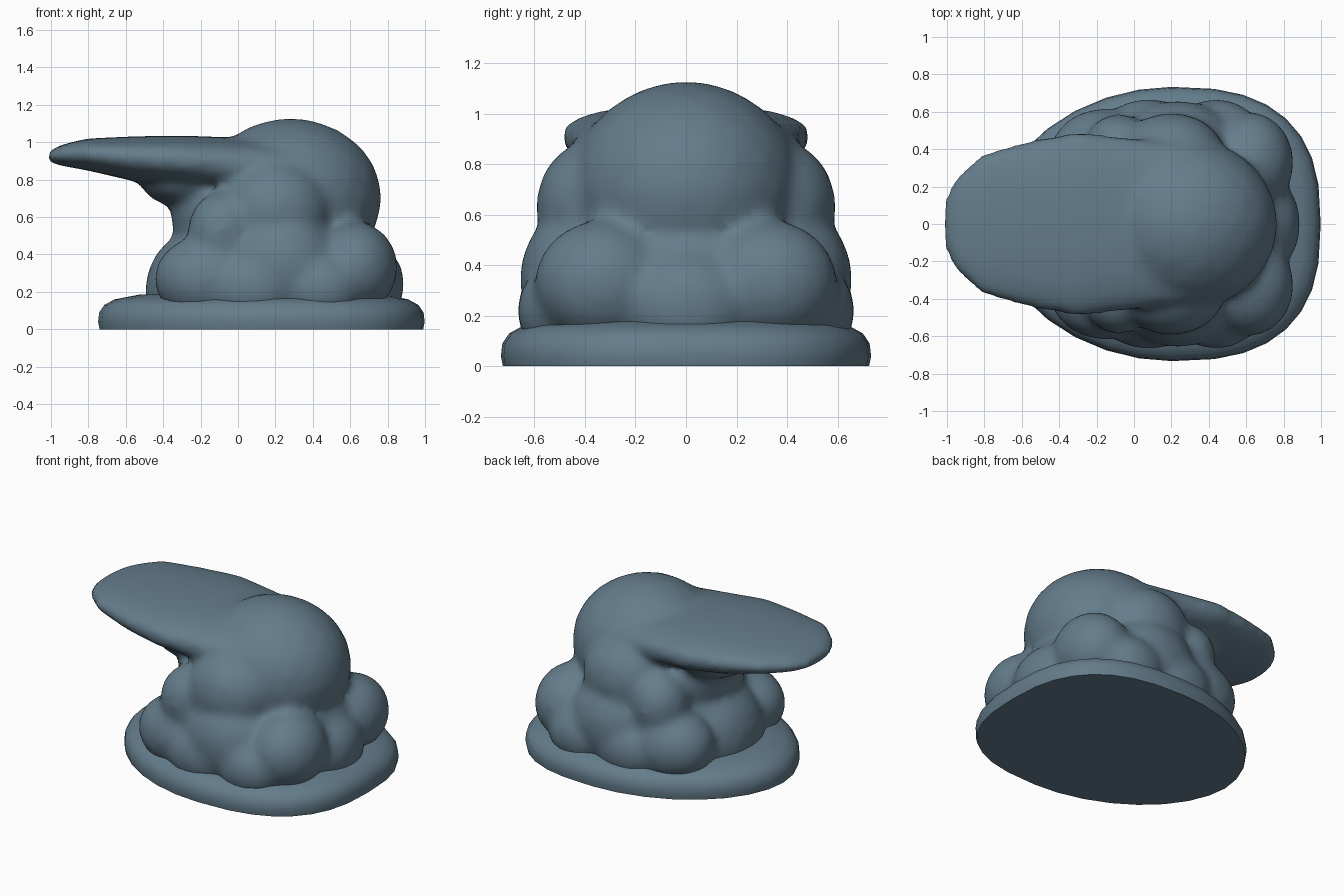
import bpy, bmesh, math
from mathutils import Matrix, Vector

if "Cube" in bpy.data.objects:
    bpy.data.objects.remove(bpy.data.objects["Cube"])

slate = bpy.data.materials.new("slate blue")
slate.diffuse_color = (0.127, 0.202, 0.258, 1)
slate.use_nodes = True
slate.node_tree.nodes["Principled BSDF"].inputs["Base Color"].default_value = slate.diffuse_color


def spow(v, p):
    return math.copysign(abs(v) ** p, v)


def finish(bm, name):
    bmesh.ops.recalc_face_normals(bm, faces=bm.faces)
    me = bpy.data.meshes.new(name)
    bm.to_mesh(me)
    bm.free()
    me.materials.append(slate)
    ob = bpy.data.objects.new(name, me)
    bpy.context.collection.objects.link(ob)
    return ob


def loft(bm, rings):
    loops = [[bm.verts.new(p) for p in r] for r in rings]
    n = len(loops[0])
    for a, b in zip(loops, loops[1:]):
        for i in range(n):
            j = (i + 1) % n
            bm.faces.new((a[i], a[j], b[j], b[i]))
    bm.faces.new(loops[0])
    bm.faces.new(loops[-1])


def lump(bm, c, r):
    m = Matrix.Translation(c) @ Matrix.Diagonal((*r, 1))
    bmesh.ops.create_icosphere(bm, subdivisions=3, radius=1, matrix=m)


# base plate, fuller at the right end, with a soft upper rim
def egg(z, s, n=32):
    pts = []
    for i in range(n):
        c, t = math.cos(2 * math.pi * i / n), math.sin(2 * math.pi * i / n)
        rx, p = (0.80, 0.76) if c > 0 else (0.95, 1.04)
        pts.append(Vector((0.20 + (rx - 1 + s) * spow(c, p), (s - 0.265) * spow(t, p), z)))
    return pts


bm = bmesh.new()
loft(bm, [egg(z, s) for z, s in
          [(0, 0.99), (0.04, 0.998), (0.09, 0.992), (0.13, 0.965), (0.16, 0.91), (0.185, 0.78)]])
base = finish(bm, "base_plate")

# rock pile: core, head and surrounding boulders
bm = bmesh.new()
lump(bm, (0.20, 0, 0.28), (0.62, 0.59, 0.44))       # core
lump(bm, (0.28, 0, 0.70), (0.49, 0.46, 0.43))       # head
lump(bm, (-0.05, 0, 0.62), (0.31, 0.38, 0.32))      # neck under the slab
lump(bm, (-0.28, 0, 0.79), (0.24, 0.34, 0.14))      # chin under the slab
lump(bm, (-0.15, 0, 0.20), (0.35, 0.42, 0.36))      # foot under the chin
lump(bm, (0.71, 0, 0.24), (0.18, 0.26, 0.22))       # small end boulder
pairs = [((0.20, 0.36, 0.63), (0.29, 0.235, 0.27)),
         ((0.62, 0.33, 0.33), (0.235, 0.27, 0.25)),
         ((0.23, 0.43, 0.34), (0.31, 0.23, 0.29)),
         ((-0.08, 0.40, 0.52), (0.19, 0.19, 0.22)),
         ((-0.15, 0.38, 0.27), (0.30, 0.24, 0.24)),
         ((0.44, 0.47, 0.22), (0.24, 0.20, 0.20)),
         ((0.08, 0.49, 0.22), (0.26, 0.18, 0.20))]
for c, r in pairs:
    for side in (1, -1):
        lump(bm, (c[0], c[1] * side, c[2]), r)

# overhanging slab: sections of x, half width, top, bottom
sections = [(-1.015, 0.13, 0.95, 0.895), (-0.95, 0.26, 0.985, 0.875), (-0.81, 0.38, 1.02, 0.85),
            (-0.55, 0.45, 1.032, 0.79), (-0.30, 0.495, 1.036, 0.76), (0.0, 0.46, 1.025, 0.72),
            (0.38, 0.41, 1.00, 0.70), (0.60, 0.28, 0.95, 0.70), (0.70, 0.12, 0.90, 0.72)]
rings = []
for x, w, top, bot in sections:
    mid = bot + (top - bot) * 0.55
    ring = []
    for i in range(24):
        a = 2 * math.pi * i / 24
        c, s = math.cos(a), math.sin(a)
        h = top - mid if s > 0 else mid - bot
        ring.append((x, w * spow(c, 0.9), mid + h * spow(s, 0.85)))
    rings.append(ring)
loft(bm, rings)
rock = finish(bm, "rock_pile")

# fuse the boulders and soften the joints
rm = rock.modifiers.new("fuse", 'REMESH')
rm.mode = 'VOXEL'
rm.voxel_size = 0.028
rm.use_smooth_shade = True
sm = rock.modifiers.new("soften", 'SMOOTH')
sm.factor = 0.5
sm.iterations = 10

for ob in (base, rock):
    bpy.ops.object.select_all(action='DESELECT')
    ob.select_set(True)
    bpy.context.view_layer.objects.active = ob
    if ob is rock:
        for m in ("fuse", "soften"):
            bpy.ops.object.modifier_apply(modifier=m)
        # trim what would poke through the base
        bm = bmesh.new()
        bm.from_mesh(ob.data)
        bmesh.ops.bisect_plane(bm, geom=bm.verts[:] + bm.edges[:] + bm.faces[:],
                               plane_co=(0, 0, 0.08), plane_no=(0, 0, 1), clear_inner=True)
        bm.to_mesh(ob.data)
        bm.free()
    bpy.ops.object.shade_smooth_by_angle(angle=math.radians(45))
